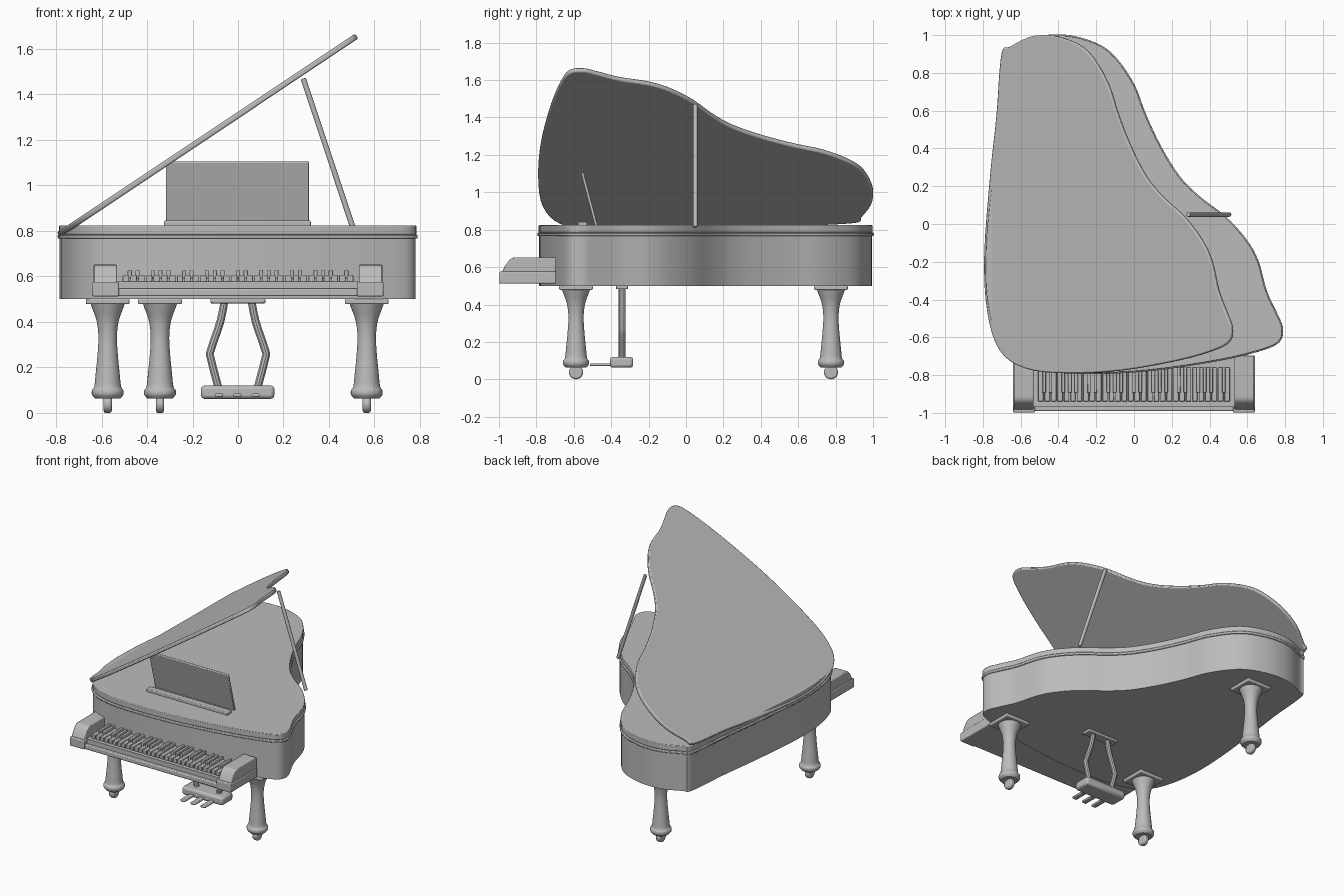
import bpy
import bmesh
from math import cos, sin, pi, radians
from mathutils import Vector, Matrix

if "Cube" in bpy.data.objects:
    bpy.data.objects.remove(bpy.data.objects["Cube"], do_unlink=True)

grey = bpy.data.materials.new("plain_grey")
grey.use_nodes = True
grey.diffuse_color = (0.5, 0.5, 0.5, 1)
grey.node_tree.nodes["Principled BSDF"].inputs["Base Color"].default_value = (0.5, 0.5, 0.5, 1)
parts = []


def finish(name, bm, bevel=0.0, segments=2):
    """Turn a bmesh into a named, coloured object."""
    bmesh.ops.recalc_face_normals(bm, faces=bm.faces)
    mesh = bpy.data.meshes.new(name)
    bm.to_mesh(mesh)
    bm.free()
    mesh.materials.append(grey)
    obj = bpy.data.objects.new(name, mesh)
    bpy.context.collection.objects.link(obj)
    if bevel:
        mod = obj.modifiers.new("soft_edges", "BEVEL")
        mod.width, mod.segments = bevel, segments
        mod.limit_method, mod.angle_limit = "ANGLE", radians(50)
    parts.append(obj)
    return obj


def prism(name, points, lo, hi, axis="z", bevel=0.0):
    """Extrude a 2D profile from lo to hi along z or x."""
    def place(p, h):
        return (p[0], p[1], h) if axis == "z" else (h, p[0], p[1])
    bm = bmesh.new()
    low = [bm.verts.new(place(p, lo)) for p in points]
    high = [bm.verts.new(place(p, hi)) for p in points]
    bm.faces.new(low)
    bm.faces.new(high)
    for i in range(len(points)):
        j = (i + 1) % len(points)
        bm.faces.new((low[i], low[j], high[j], high[i]))
    return finish(name, bm, bevel)


def box(name, x, y, z, bevel=0.0):
    """Box from (low, high) ranges."""
    return prism(name, [(x[0], y[0]), (x[1], y[0]), (x[1], y[1]), (x[0], y[1])],
                 z[0], z[1], bevel=bevel)


def rod(name, a, b, radius, sides=16):
    a, b = Vector(a), Vector(b)
    bm = bmesh.new()
    turn = (b - a).to_track_quat("Z", "Y").to_matrix().to_4x4()
    bmesh.ops.create_cone(bm, cap_ends=True, segments=sides, radius1=radius, radius2=radius,
                          depth=(b - a).length, matrix=Matrix.Translation((a + b) / 2) @ turn)
    return finish(name, bm, radius * 0.25)


def lathe(name, profile, x, y, sides=28):
    bm = bmesh.new()
    rings = [[bm.verts.new((x + r * cos(2 * pi * i / sides), y + r * sin(2 * pi * i / sides), z))
              for i in range(sides)] for r, z in profile]
    for a, b in zip(rings, rings[1:]):
        for i in range(sides):
            j = (i + 1) % sides
            bm.faces.new((a[i], a[j], b[j], b[i]))
    bm.faces.new(rings[0])
    bm.faces.new(rings[-1])
    return finish(name, bm)


def smooth_points(points, steps, closed=True):
    """Catmull-Rom curve through the points."""
    pts = [Vector(p) for p in points]
    n, out = len(pts), []
    for i in range(n if closed else n - 1):
        if closed:
            a, b, c, d = (pts[(i + k) % n] for k in (-1, 0, 1, 2))
        else:
            a, b, c, d = (pts[min(max(i + k, 0), n - 1)] for k in (-1, 0, 1, 2))
        for s in range(steps):
            t = s / steps
            out.append(0.5 * (2 * b + (c - a) * t + (2 * a - 5 * b + 4 * c - d) * t * t
                              + (3 * b - a - 3 * c + d) * t ** 3))
    return out if closed else out + [pts[-1]]


def offset(points, amount):
    """Push a clockwise closed outline outwards."""
    out = []
    for i, p in enumerate(points):
        d = (points[(i + 1) % len(points)] - points[i - 1]).normalized()
        out.append(p + Vector((-d.y, d.x)) * amount)
    return out


# Case outline, clockwise from the tail
outline = smooth_points([
    (-0.42, 1.0), (-0.31, 0.99), (-0.18, 0.945), (-0.09, 0.87), (0, 0.735), (0.06, 0.58),
    (0.14, 0.41), (0.24, 0.25), (0.35, 0.14), (0.48, 0.04), (0.59, -0.08), (0.655, -0.195),
    (0.7, -0.355), (0.755, -0.475), (0.785, -0.55), (0.77, -0.62), (0.68, -0.665),
    (0.455, -0.72), (0.085, -0.775), (-0.26, -0.79), (-0.525, -0.765), (-0.69, -0.67),
    (-0.77, -0.46), (-0.788, -0.16), (-0.75, 0.265), (-0.71, 0.58), (-0.69, 0.82),
    (-0.67, 0.925), (-0.63, 0.937), (-0.52, 0.985)], 4)

# Case, bead moulding and top rim
prism("case", offset(outline, -0.005), 0.5, 0.766)
prism("case_bead", offset(outline, 0.004), 0.766, 0.784, bevel=0.005)
prism("case_top", offset(outline, -0.002), 0.784, 0.824, bevel=0.004)

# Raised lid, hinged along the left side
lid = prism("lid", outline, -0.013, 0.013, bevel=0.007)
hinge = Vector((-0.79, 0, 0.782))
lid.matrix_world = (Matrix.Translation(hinge) @ Matrix.Rotation(radians(-33.7), 4, "Y")
                    @ Matrix.Translation((0.79, 0, 0)))
rod("lid_prop", (0.505, 0.05, 0.815), (0.287, 0.05, 1.47), 0.012)

# Music desk and its ledge
prism("music_desk", [(-0.488, 0.82), (-0.472, 0.825), (-0.547, 1.107), (-0.562, 1.102)],
      -0.317, 0.313, "x", 0.004)
box("music_ledge", (-0.325, 0.32), (-0.577, -0.53), (0.82, 0.845), 0.005)

# Keyboard bed, front slip and end cheeks
box("key_bed", (-0.53, 0.53), (-0.965, -0.695), (0.513, 0.578))
box("key_slip", (-0.53, 0.53), (-0.99, -0.96), (0.513, 0.546), 0.006)
cheek = smooth_points([(-0.985, 0.57), (-0.965, 0.61), (-0.935, 0.646), (-0.9, 0.652)], 4, False)
cheek = [tuple(p) for p in cheek] + [(-0.695, 0.652), (-0.695, 0.57)]
for side, label in ((1, "left"), (-1, "right")):
    lo, hi = sorted((side * 0.524, side * 0.64))
    box(label + "_cheek_base", (lo, hi), (-0.998, -0.695), (0.512, 0.576), 0.006)
    lo, hi = sorted((side * 0.532, side * 0.635))
    prism(label + "_cheek", cheek, lo, hi, "x", 0.015)

# Keys: sharps sit between naturals in the two-and-three pattern
pitch, first = 0.034, -0.51
for i in range(30):
    x = first + i * pitch
    box("white_key", (x + 0.003, x + pitch - 0.003), (-0.94, -0.76), (0.576, 0.606), 0.004)
    if i % 7 in (0, 1, 3, 4, 5) and i < 29:
        x += pitch
        box("black_key", (x - 0.009, x + 0.009), (-0.895, -0.76), (0.59, 0.628), 0.004)

# Turned legs with top plates and casters
leg = smooth_points([(0.076, 0.482), (0.066, 0.455), (0.05, 0.41), (0.042, 0.36), (0.041, 0.31),
                     (0.046, 0.24), (0.053, 0.17), (0.059, 0.115), (0.069, 0.1),
                     (0.069, 0.08), (0.055, 0.063)], 3, False)
for name, x, y in (("front_left_leg", 0.566, -0.588), ("front_right_leg", -0.573, -0.588),
                   ("rear_leg", -0.343, 0.775)):
    lathe(name, leg, x, y)
    box(name + "_plate", (x - 0.096, x + 0.096), (y - 0.09, y + 0.09), (0.478, 0.502), 0.006)
    rod(name + "_caster", (x - 0.018, y, 0.038), (x + 0.018, y, 0.038), 0.038, 20)
    rod(name + "_caster_stem", (x, y, 0.04), (x, y, 0.08), 0.016)

# Pedal lyre
box("lyre_plate", (-0.122, 0.12), (-0.375, -0.31), (0.482, 0.502), 0.004)
box("pedal_box", (-0.163, 0.16), (-0.407, -0.283), (0.062, 0.12), 0.015)
for side, label in ((1, "left"), (-1, "right")):
    curve = bpy.data.curves.new(label + "_lyre_arm", "CURVE")
    curve.dimensions, curve.bevel_depth, curve.bevel_resolution = "3D", 0.018, 3
    path = smooth_points([(side * 0.06, -0.342, 0.49), (side * 0.078, -0.342, 0.4),
                          (side * 0.12, -0.342, 0.275), (side * 0.12, -0.342, 0.24),
                          (side * 0.086, -0.342, 0.11)], 3, False)
    line = curve.splines.new("POLY")
    line.points.add(len(path) - 1)
    for point, p in zip(line.points, path):
        point.co = (*p, 1)
    curve.materials.append(grey)
    arm = bpy.data.objects.new(label + "_lyre_arm", curve)
    bpy.context.collection.objects.link(arm)
    bpy.ops.object.select_all(action="DESELECT")
    arm.select_set(True)
    bpy.context.view_layer.objects.active = arm
    bpy.ops.object.convert(target="MESH")
    parts.append(bpy.context.view_layer.objects.active)
for x in (-0.084, -0.003, 0.078):
    box("pedal", (x - 0.018, x + 0.018), (-0.513, -0.39), (0.07, 0.085), 0.005)

# Smooth curved surfaces, keep edges crisp
bpy.ops.object.select_all(action="DESELECT")
for obj in parts:
    obj.select_set(True)
bpy.context.view_layer.objects.active = parts[0]
bpy.ops.object.shade_smooth_by_angle(angle=radians(35))
